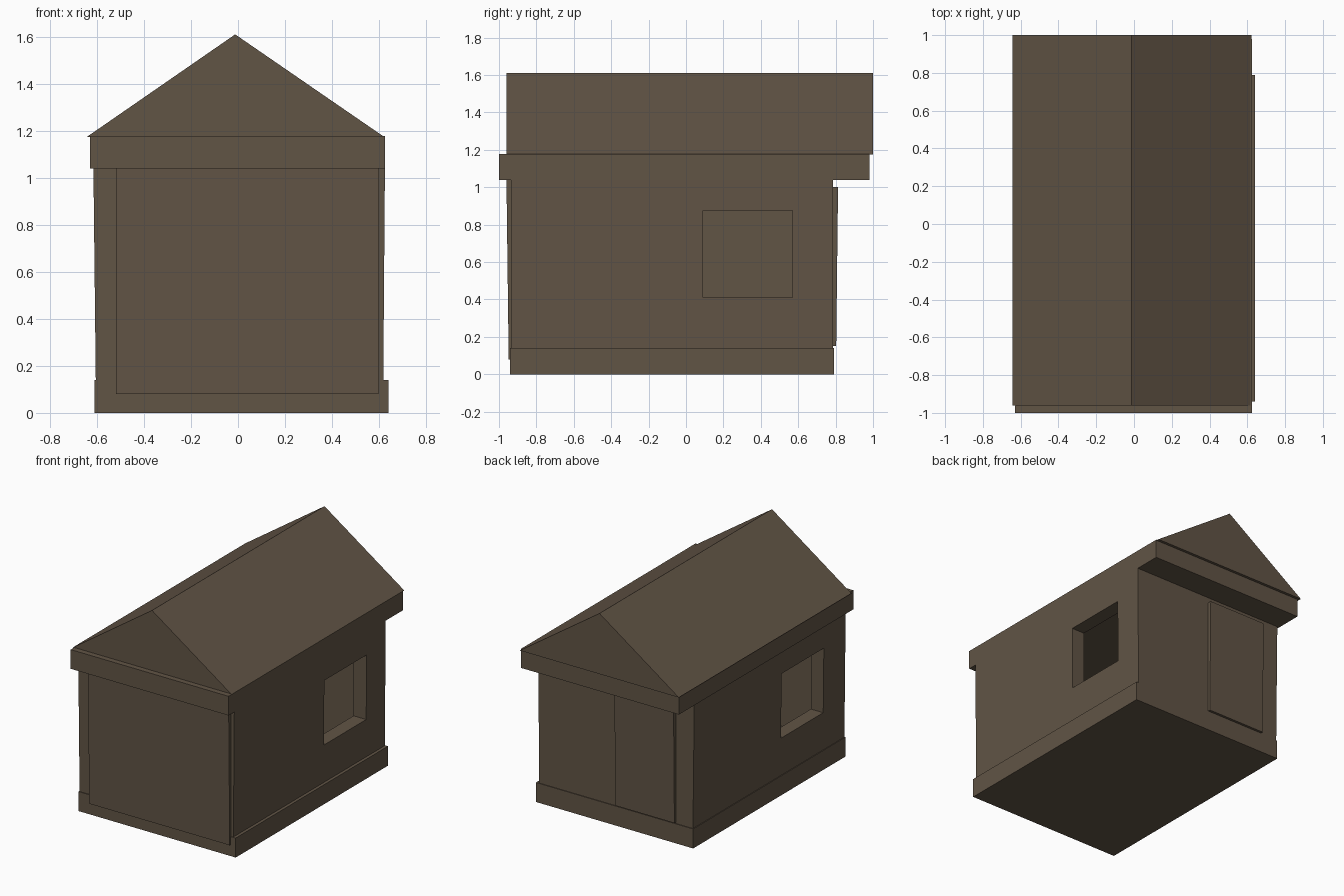
import bpy, bmesh

if "Cube" in bpy.data.objects:
    bpy.data.objects.remove(bpy.data.objects["Cube"])

wood = bpy.data.materials.new("weathered brown wood")
wood.diffuse_color = (0.12, 0.089, 0.06, 1)
wood.use_nodes = True
wood.node_tree.nodes["Principled BSDF"].inputs["Base Color"].default_value = wood.diffuse_color


def make(name, verts, faces):
    bm = bmesh.new()
    vs = [bm.verts.new(v) for v in verts]
    for f in faces:
        bm.faces.new([vs[i] for i in f])
    bmesh.ops.recalc_face_normals(bm, faces=bm.faces)
    me = bpy.data.meshes.new(name)
    bm.to_mesh(me)
    bm.free()
    me.materials.append(wood)
    ob = bpy.data.objects.new(name, me)
    bpy.context.collection.objects.link(ob)
    return ob


def block(name, z0, z1, low, high=None):
    """Box from two rectangles (x0, x1, y0, y1); differing ones give a taper."""
    verts = []
    for z, (x0, x1, y0, y1) in ((z0, low), (z1, high or low)):
        verts += [(x0, y0, z), (x1, y0, z), (x1, y1, z), (x0, y1, z)]
    faces = [(3, 2, 1, 0), (4, 5, 6, 7)]
    faces += [(i, (i + 1) % 4, (i + 1) % 4 + 4, i + 4) for i in range(4)]
    return make(name, verts, faces)


def cut(target, cutter):
    mod = target.modifiers.new("cut", 'BOOLEAN')
    mod.operation = 'DIFFERENCE'
    mod.solver = 'EXACT'
    mod.object = cutter
    cutter.hide_render = True
    bpy.context.view_layer.objects.active = target
    bpy.ops.object.modifier_apply(modifier=mod.name)
    bpy.data.objects.remove(cutter)


# plinth under the hut
block("plinth", 0, 0.14, (-0.61, 0.64, -0.94, 0.79))

# hollow walls with one window per side
walls = block("walls", 0.14, 1.04, (-0.605, 0.618, -0.935, 0.785),
              (-0.615, 0.625, -0.935, 0.785))
cut(walls, block("room_cutter", 0.0, 1.2, (-0.51, 0.52, -0.84, 0.69)))
cut(walls, block("right_window_cutter", 0.41, 0.875, (0.4, 0.8, 0.09, 0.57)))
cut(walls, block("left_window_cutter", 0.41, 0.875, (-0.8, -0.4, -0.69, -0.21)))

# large front panel and back door, both leaning slightly outward
block("front_panel", 0.08, 1.04, (-0.52, 0.598, -0.948, -0.92),
      (-0.52, 0.598, -0.96, -0.92))
block("back_door", 0.15, 1.0, (-0.47, 0.0, 0.77, 0.803),
      (-0.47, 0.0, 0.77, 0.813))

# eaves beam, overhanging the back as a porch
block("eaves_beam", 1.04, 1.178, (-0.63, 0.625, -1.0, 0.98))

# gabled roof
profile = [(-0.643, 1.174), (0.622, 1.174), (-0.012, 1.61)]
make("roof", [(x, y, z) for y in (-0.96, 1.0) for x, z in profile],
     [(0, 1, 2), (5, 4, 3), (0, 1, 4, 3), (1, 2, 5, 4), (2, 0, 3, 5)])
